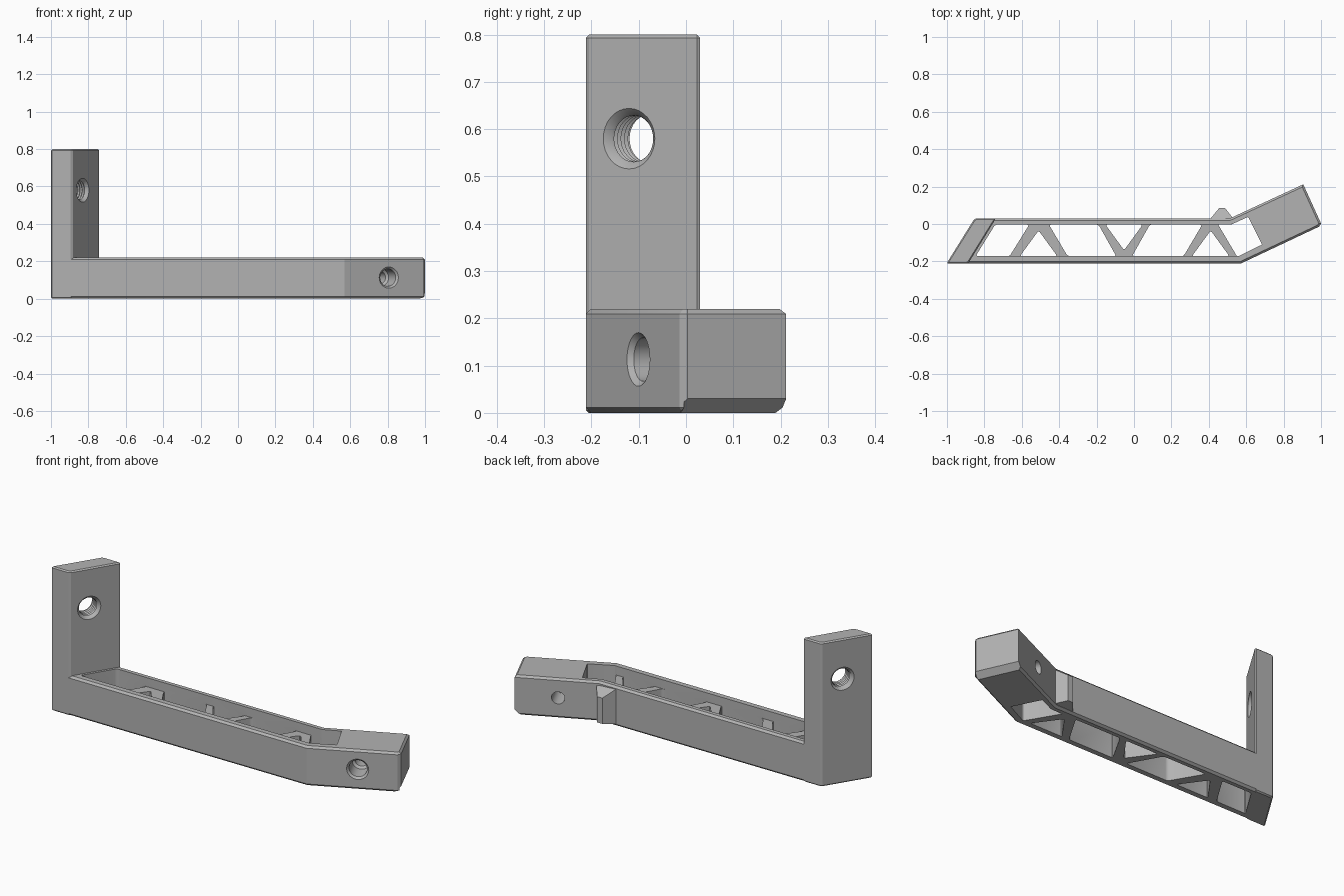
import bpy, bmesh
from mathutils import Vector

if "Cube" in bpy.data.objects:
    bpy.data.objects.remove(bpy.data.objects["Cube"])

grey = bpy.data.materials.new("plain grey")
grey.use_nodes = True
grey.diffuse_color = (0.45, 0.45, 0.45, 1)
grey.node_tree.nodes["Principled BSDF"].inputs["Base Color"].default_value = grey.diffuse_color


def finish(bm, name):
    bmesh.ops.recalc_face_normals(bm, faces=bm.faces)
    mesh = bpy.data.meshes.new(name)
    bm.to_mesh(mesh)
    bm.free()
    mesh.materials.append(grey)
    ob = bpy.data.objects.new(name, mesh)
    bpy.context.collection.objects.link(ob)
    return ob


def bevel(bm, edges, size, segments=1):
    bmesh.ops.bevel(bm, geom=edges, offset=size, segments=segments,
                    profile=0.5, affect='EDGES', clamp_overlap=True)


def is_upright(edge):
    a, b = edge.verts
    return abs(a.co.z - b.co.z) > 0.05


def prism(name, outline, z0, z1, rim=0, corner=0, segments=1):
    """Upright prism; rim chamfers the flat ends, corner rounds upright edges."""
    bm = bmesh.new()
    face = bm.faces.new([bm.verts.new((x, y, z0)) for x, y in outline])
    ext = bmesh.ops.extrude_face_region(bm, geom=[face])["geom"]
    bmesh.ops.translate(bm, vec=(0, 0, z1 - z0),
                        verts=[g for g in ext if isinstance(g, bmesh.types.BMVert)])
    bmesh.ops.recalc_face_normals(bm, faces=bm.faces)
    if corner:
        bevel(bm, [e for e in bm.edges if is_upright(e)], corner, segments)
    if rim:
        bevel(bm, [e for e in bm.edges if not is_upright(e)], rim)
    return finish(bm, name)


def turned(name, profile, start, axis, steps=32):
    """Solid of revolution from (radius, distance) pairs along an axis."""
    bm = bmesh.new()
    pts = [(0, profile[0][1])] + profile + [(0, profile[-1][1])]
    vs = [bm.verts.new((0, r, h)) for r, h in pts]
    es = [bm.edges.new(pair) for pair in zip(vs, vs[1:])]
    bmesh.ops.spin(bm, geom=vs + es, cent=(0, 0, 0), axis=(0, 0, 1),
                   angle=6.2831853, steps=steps)
    bmesh.ops.remove_doubles(bm, verts=bm.verts, dist=0.0001)
    ob = finish(bm, name)
    turn = Vector(axis).to_track_quat('Z', 'Y').to_matrix().to_4x4()
    ob.data.transform(turn)
    ob.location = start
    return ob


def combine(body, tool, operation):
    mod = body.modifiers.new(operation, 'BOOLEAN')
    mod.operation, mod.solver, mod.object = operation, 'EXACT', tool
    bpy.context.view_layer.objects.active = body
    bpy.ops.object.modifier_apply(modifier=mod.name)
    bpy.data.objects.remove(tool)


FRONT, BACK, TOP = -0.212, 0.03, 0.22
IN_F, IN_B = -0.172, -0.003

# beam with its angled arm
bracket = prism("bracket", [(-0.95, FRONT), (0.57, FRONT), (0.99, -0.014), (1.0, 0.003),
                            (0.905, 0.212), (0.512, BACK), (-0.80, BACK)], 0, TOP, rim=0.011)

# heavier chamfer under the arm end
end_low, end_high = Vector((1.0, 0.003, 0)), Vector((0.905, 0.212, 0))
along = end_high - end_low
combine(bracket, turned("end_chamfer", [(0.03, 0), (0.03, along.length + 0.1)],
                        end_low - along * 0.02, along, 4), 'DIFFERENCE')

# upright post on a slanted footprint
combine(bracket, prism("post", [(-1.003, FRONT), (-0.887, FRONT), (-0.738, BACK),
                                (-0.852, BACK)], 0, 0.8, rim=0.01, corner=0.008), 'UNION')

# sloped lug on the back of the beam
lug = prism("lug", [(0.41, 0.02), (0.41, BACK), (0.455, 0.085), (0.487, 0.085),
                    (0.53, BACK), (0.53, 0.02)], 0.012, 0.205)
for v in lug.data.vertices:
    if v.co.y > 0.05:
        v.co.z += -0.04 if v.co.z > 0.1 else 0.01
combine(bracket, lug, 'UNION')

# shallow tray above the truss
combine(bracket, prism("tray", [(-0.847, IN_F), (0.56, IN_F), (0.685, -0.11), (0.61, 0.038),
                                (0.52, IN_B), (-0.742, IN_B)], 0.17, 0.3,
                       corner=0.012, segments=3), 'DIFFERENCE')


# truss openings: bays between the struts, and triangles inside each pair
def bay(f0, f1, b0, b1):
    return [(f0, IN_F), (f1, IN_F), (b1, IN_B), (b0, IN_B)]


openings = [bay(-0.847, -0.665, -0.742, -0.56), bay(-0.355, -0.095, -0.455, -0.19),
            bay(-0.01, 0.265, 0.085, 0.365),
            [(0.55, IN_F), (0.56, IN_F), (0.685, -0.11), (0.61, 0.038),
             (0.52, IN_B), (0.45, IN_B)]]
for cx, base, tip in ((-0.51, IN_F, -0.035), (-0.053, IN_B, -0.14), (0.41, IN_F, -0.035)):
    openings.append([(cx - 0.1, base), (cx + 0.1, base), (cx, tip)])
for outline in openings:
    soft = 0.012 if len(outline) < 6 else 0.004
    combine(bracket, prism("opening", outline, -0.1, 0.25, corner=soft, segments=3), 'DIFFERENCE')

# threaded hole through the post, countersunk on both sides
post_normal = Vector((0.85, -0.527, 0))
wall = 0.097
thread = [(0.075, -0.012), (0.052, 0.012)]
for i in range(5):
    h = 0.016 + i * 0.014
    thread += [(0.056, h), (0.049, h + 0.007)]
thread += [(0.052, wall - 0.012), (0.075, wall + 0.012)]
combine(bracket, turned("post_hole", thread, Vector((-0.831, -0.12, 0.58)) - post_normal * wall,
                        post_normal), 'DIFFERENCE')

# stepped hole through the arm
arm_in = Vector((-0.425, 0.905, 0))
steps = [(0.066, -0.01), (0.046, 0.01), (0.046, 0.1), (0.034, 0.112), (0.034, 0.3)]
combine(bracket, turned("arm_hole", steps, (0.806, -0.1, 0.113), arm_in), 'DIFFERENCE')

bpy.ops.object.select_all(action='DESELECT')
bracket.select_set(True)
bpy.context.view_layer.objects.active = bracket
bpy.ops.object.shade_smooth_by_angle(angle=0.4)
